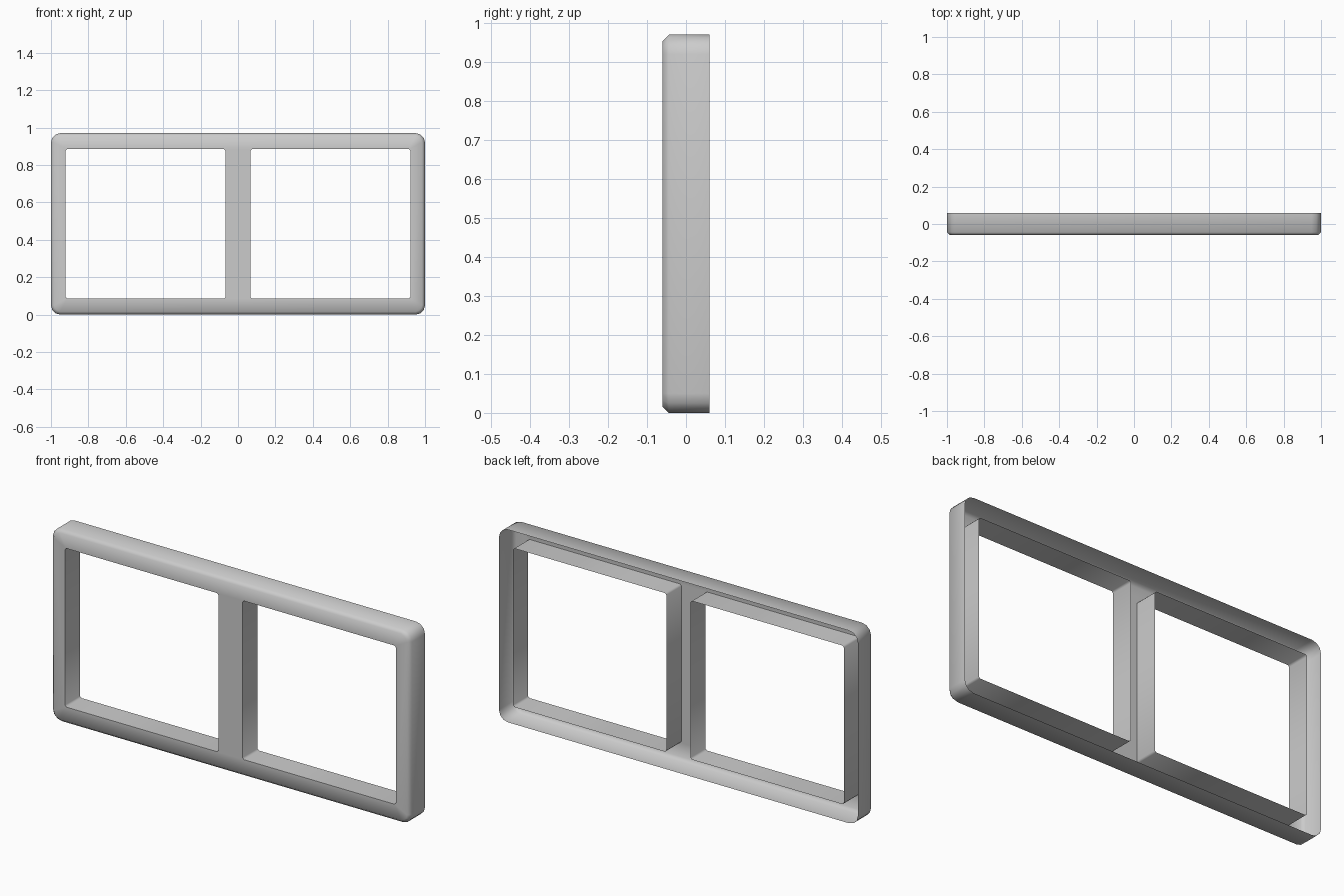
import bpy, bmesh
from math import cos, sin, pi

if "Cube" in bpy.data.objects:
    bpy.data.objects.remove(bpy.data.objects["Cube"])

BACK, FRONT, EDGE = 0.06, -0.06, 0.016


def rounded_loop(bm, x0, x1, z0, z1, r, n, y):
    """Ring of vertices around a rounded rectangle facing the front."""
    verts = []
    corners = [(x1 - r, z1 - r), (x0 + r, z1 - r), (x0 + r, z0 + r), (x1 - r, z0 + r)]
    for k, (cx, cz) in enumerate(corners):
        for i in range(n + 1):
            a = (k + i / n) * pi / 2
            verts.append(bm.verts.new((cx + r * cos(a), y, cz + r * sin(a))))
    return verts


def bridge(bm, a, b):
    for i in range(len(a)):
        j = (i + 1) % len(a)
        bm.faces.new((a[i], a[j], b[j], b[i]))


def ring_edges(bm, ring):
    return [bm.edges.get((ring[i - 1], ring[i])) for i in range(len(ring))]


bm = bmesh.new()

# outer skirt with bevelled front edge, open at the back
back = rounded_loop(bm, -1, 1, 0, 0.97, 0.05, 3, BACK)
side = rounded_loop(bm, -1, 1, 0, 0.97, 0.05, 3, FRONT + EDGE)
face = rounded_loop(bm, -1 + EDGE, 1 - EDGE, EDGE, 0.97 - EDGE, 0.05 - EDGE, 3, FRONT)
bridge(bm, back, side)
bridge(bm, side, face)
rim = ring_edges(bm, face)

# two window openings with walls running to the back
for x0, x1 in ((-0.922, -0.067), (0.067, 0.922)):
    f = rounded_loop(bm, x0, x1, 0.086, 0.885, 0.008, 1, FRONT)
    b = rounded_loop(bm, x0, x1, 0.086, 0.885, 0.008, 1, BACK)
    bridge(bm, f, b)
    rim += ring_edges(bm, f)

# front face between the outline and the openings
bmesh.ops.triangle_fill(bm, use_beauty=True, edges=rim, normal=(0, -1, 0))
bmesh.ops.recalc_face_normals(bm, faces=bm.faces)
bm.normal_update()
if any(f.normal.y > 0.9 for f in bm.faces):
    bmesh.ops.reverse_faces(bm, faces=bm.faces)

mesh = bpy.data.meshes.new("double_frame")
bm.to_mesh(mesh)
bm.free()
frame = bpy.data.objects.new("double_frame", mesh)
bpy.context.collection.objects.link(frame)
bpy.context.view_layer.objects.active = frame
frame.select_set(True)
bpy.ops.object.shade_smooth_by_angle(angle=pi / 3)
